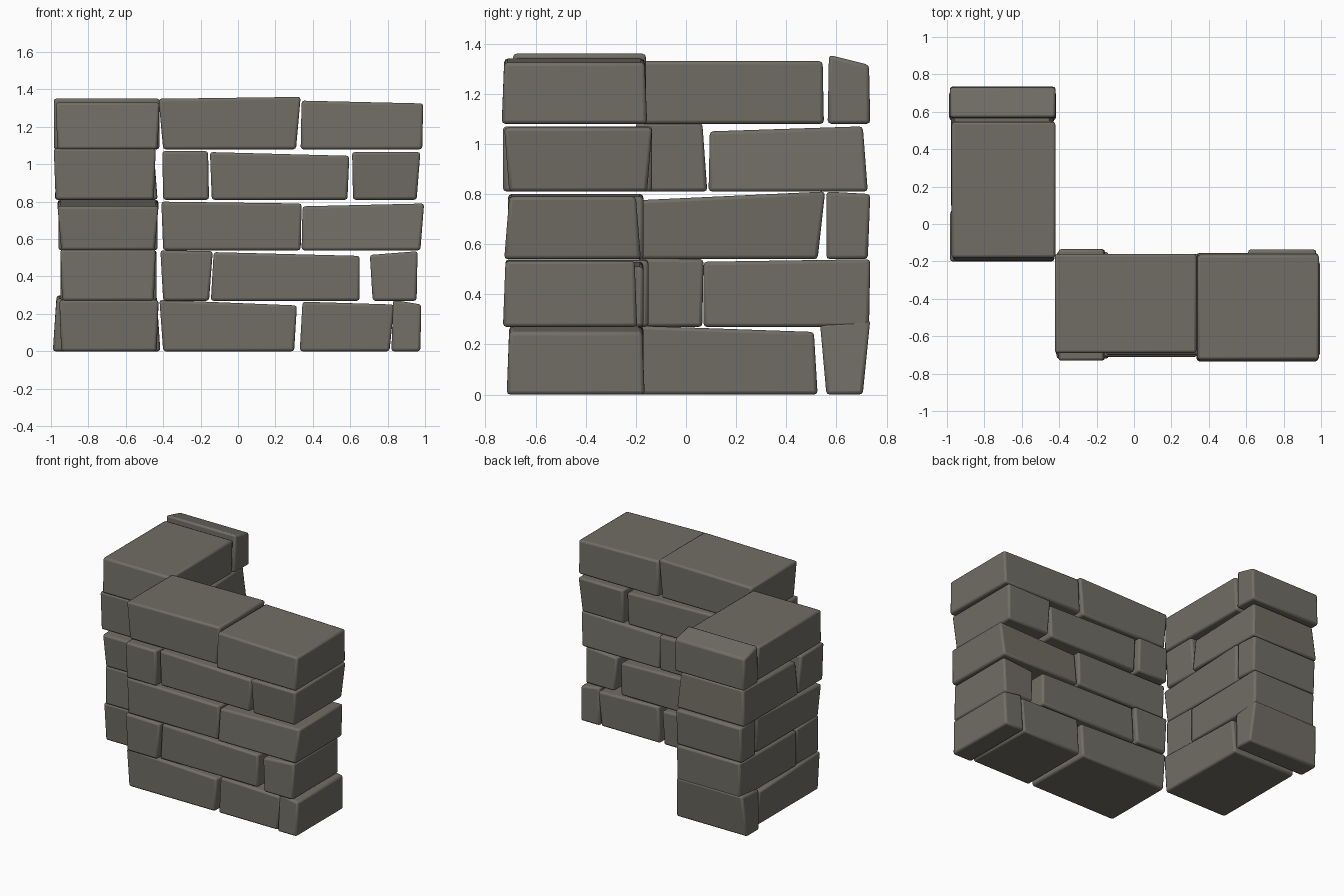
import bpy
import bmesh
from mathutils import Vector

cube = bpy.data.objects.get("Cube")
if cube:
    bpy.data.objects.remove(cube, do_unlink=True)

stone = bpy.data.materials.new("warm_grey_stone")
stone.use_nodes = True
stone.diffuse_color = (.165, .155, .13, 1)
stone.node_tree.nodes["Principled BSDF"].inputs["Base Color"].default_value = stone.diffuse_color
COURSE = .27


def brick(name, along, course, bottom, top, heights, depth, flare=0):
    """Uneven block: bottom and top spans along the wall, height at each end,
    depth across the wall, and a small outward lean of the top edges."""
    base = course * COURSE
    bm = bmesh.new()
    rings = []
    for side, across in zip((-1, 1), depth):
        lean = side * flare
        profile = [
            (bottom[0], across - lean, base),
            (bottom[1], across - lean, base),
            (top[1], across + lean, base + heights[1]),
            (top[0], across + lean, base + heights[0]),
        ]
        if along == "y":
            profile = [(v, u, z) for u, v, z in profile]
        rings.append([bm.verts.new(Vector(p)) for p in profile])
    near, far = rings
    bm.faces.new(near)
    bm.faces.new(far[::-1])
    for i in range(len(near)):
        j = (i + 1) % len(near)
        bm.faces.new((near[j], near[i], far[i], far[j]))
    bmesh.ops.recalc_face_normals(bm, faces=bm.faces[:])
    mesh = bpy.data.meshes.new(name)
    bm.to_mesh(mesh)
    bm.free()
    mesh.materials.append(stone)
    obj = bpy.data.objects.new(name, mesh)
    bpy.context.collection.objects.link(obj)

    # Worn edges
    bevel = obj.modifiers.new("worn_edges", "BEVEL")
    bevel.width = .014
    bevel.segments = 2
    bevel.limit_method = "NONE"
    bpy.ops.object.select_all(action="DESELECT")
    obj.select_set(True)
    bpy.context.view_layer.objects.active = obj
    bpy.ops.object.shade_smooth_by_angle()


def front_brick(name, course, **shape):
    brick("front_wall_" + name, "x", course, **shape)


def side_brick(name, course, **shape):
    brick("side_wall_" + name, "y", course, **shape)


# Front wall, base course
front_brick("base_long_brick", 0, bottom=(-.4, .3), top=(-.42, .315), heights=(.275, .245), depth=(-.7, -.17))
front_brick("base_middle_brick", 0, bottom=(.33, .81), top=(.345, .835), heights=(.265, .25), depth=(-.7, -.17))
front_brick("base_end_brick", 0, bottom=(.82, .975), top=(.83, .98), heights=(.275, .25), depth=(-.71, -.17), flare=-.005)

# Front wall, second course
front_brick("second_inner_brick", 1, bottom=(-.4, -.155), top=(-.415, -.135), heights=(.27, .265), depth=(-.72, -.15))
front_brick("second_long_brick", 1, bottom=(-.145, .65), top=(-.13, .65), heights=(.26, .24), depth=(-.7, -.17))
front_brick("second_end_brick", 1, bottom=(.72, .955), top=(.705, .96), heights=(.245, .265), depth=(-.725, -.2), flare=-.005)

# Front wall, third course
front_brick("third_long_brick", 2, bottom=(-.4, .335), top=(-.41, .34), heights=(.26, .25), depth=(-.71, -.17))
front_brick("third_end_brick", 2, bottom=(.34, .975), top=(.345, .995), heights=(.235, .25), depth=(-.715, -.19), flare=-.01)

# Front wall, fourth course
front_brick("fourth_inner_brick", 3, bottom=(-.4, -.155), top=(-.405, -.16), heights=(.26, .26), depth=(-.73, -.135))
front_brick("fourth_long_brick", 3, bottom=(-.14, .585), top=(-.15, .595), heights=(.255, .235), depth=(-.7, -.16))
front_brick("fourth_end_brick", 3, bottom=(.615, .955), top=(.61, .975), heights=(.255, .255), depth=(-.715, -.145), flare=.01)

# Front wall, top course
front_brick("top_long_brick", 4, bottom=(-.4, .31), top=(-.425, .335), heights=(.27, .28), depth=(-.69, -.16))
front_brick("top_end_brick", 4, bottom=(.335, .985), top=(.34, .99), heights=(.26, .245), depth=(-.73, -.16), flare=-.005)

# Side wall, base course
side_brick("base_long_brick", 0, bottom=(-.19, .525), top=(-.2, .51), heights=(.275, .25), depth=(-.95, -.43), flare=.005)
side_brick("base_end_brick", 0, bottom=(.56, .705), top=(.535, .735), heights=(.28, .3), depth=(-.98, -.425), flare=-.01)

# Side wall, second course
side_brick("second_inner_brick", 1, bottom=(-.2, .065), top=(-.19, .07), heights=(.275, .27), depth=(-.945, -.445), flare=.005)
side_brick("second_long_brick", 1, bottom=(.07, .73), top=(.07, .735), heights=(.26, .27), depth=(-.95, -.435))

# Side wall, third course
side_brick("third_long_brick", 2, bottom=(-.19, .525), top=(-.2, .555), heights=(.235, .27), depth=(-.955, -.435), flare=.01)
side_brick("third_end_brick", 2, bottom=(.56, .725), top=(.56, .735), heights=(.27, .26), depth=(-.96, -.43))

# Side wall, fourth course
side_brick("fourth_inner_brick", 3, bottom=(-.2, .085), top=(-.2, .065), heights=(.275, .275), depth=(-.98, -.445), flare=.005)
side_brick("fourth_long_brick", 3, bottom=(.09, .725), top=(.095, .705), heights=(.24, .26), depth=(-.97, -.44), flare=-.01)

# Side wall, top course
side_brick("top_long_brick", 4, bottom=(-.2, .55), top=(-.18, .545), heights=(.25, .25), depth=(-.97, -.425), flare=.005)
side_brick("top_end_brick", 4, bottom=(.565, .735), top=(.57, .73), heights=(.275, .235), depth=(-.985, -.42))
